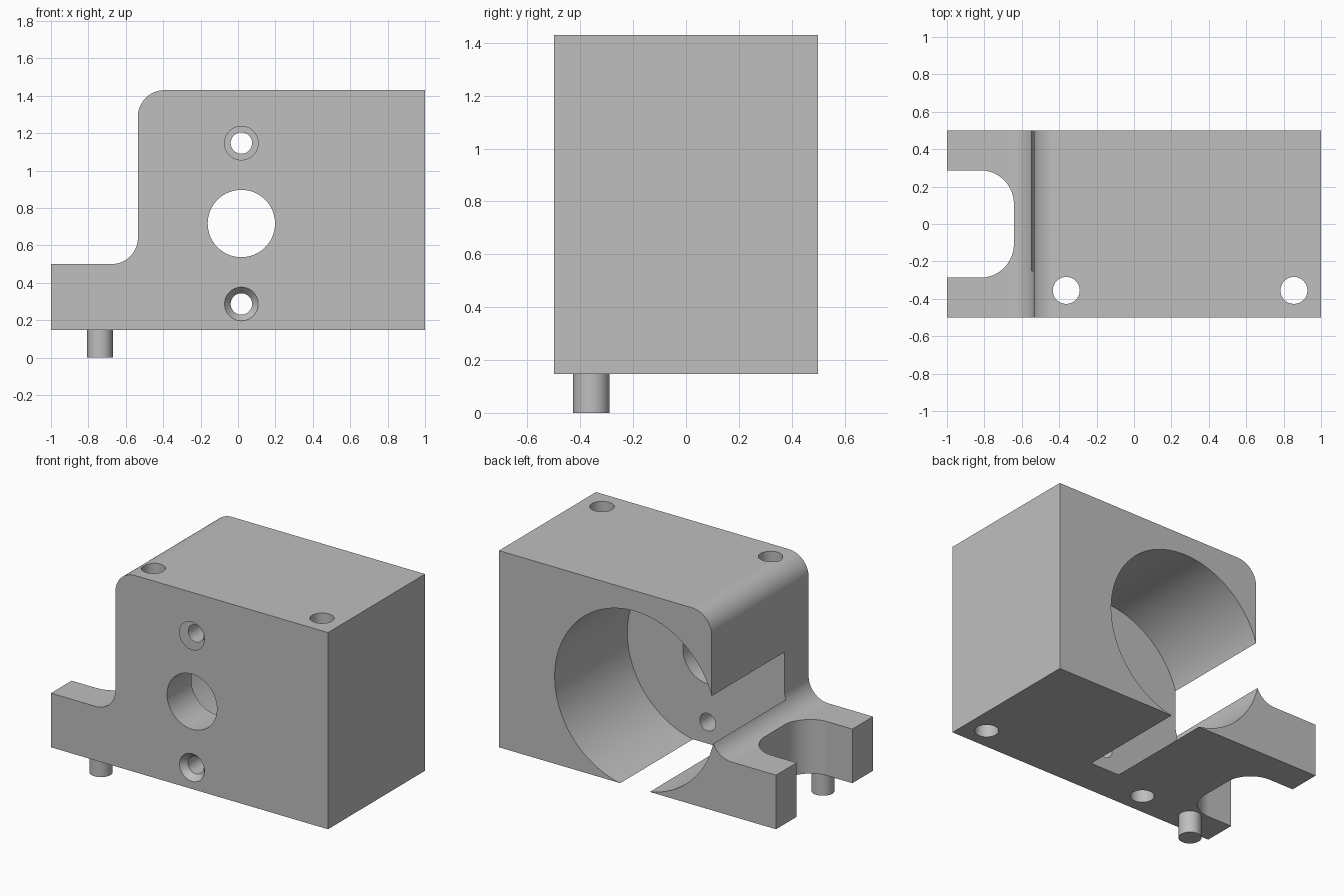
import bpy, bmesh
from math import sin, cos, radians, pi
from mathutils import Vector, Matrix

if "Cube" in bpy.data.objects:
    bpy.data.objects.remove(bpy.data.objects["Cube"])

grey = bpy.data.materials.new("plain_grey")
grey.use_nodes = True
GREY = (0.52, 0.52, 0.52, 1)
grey.diffuse_color = GREY
grey.node_tree.nodes["Principled BSDF"].inputs["Base Color"].default_value = GREY

BOTTOM, TOP, STEP = 0.147, 1.43, 0.5
FRONT, BACK = -0.5, 0.5
BORE_X, BORE_Z = 0.018, 0.717


def make_object(name, bm):
    bmesh.ops.recalc_face_normals(bm, faces=bm.faces)
    mesh = bpy.data.meshes.new(name)
    bm.to_mesh(mesh)
    bm.free()
    mesh.materials.append(grey)
    obj = bpy.data.objects.new(name, mesh)
    bpy.context.collection.objects.link(obj)
    return obj


def arc(cx, cy, r, start, end, steps=20):
    angles = [radians(start + (end - start) * i / steps) for i in range(steps + 1)]
    return [(cx + r * cos(a), cy + r * sin(a)) for a in angles]


def extrude(name, points, direction):
    bm = bmesh.new()
    face = bm.faces.new([bm.verts.new(p) for p in points])
    moved = bmesh.ops.extrude_face_region(bm, geom=[face])["geom"]
    verts = [v for v in moved if isinstance(v, bmesh.types.BMVert)]
    bmesh.ops.translate(bm, verts=verts, vec=direction)
    return make_object(name, bm)


def cylinder(name, start, end, r1, r2=None, sides=64):
    start, end = Vector(start), Vector(end)
    axis = end - start
    turn = axis.to_track_quat("Z", "Y").to_matrix().to_4x4()
    bm = bmesh.new()
    bmesh.ops.create_cone(bm, cap_ends=True, segments=sides, radius1=r1,
                          radius2=r1 if r2 is None else r2, depth=axis.length,
                          matrix=Matrix.Translation((start + end) / 2) @ turn)
    return make_object(name, bm)


def activate(obj):
    bpy.ops.object.select_all(action="DESELECT")
    obj.select_set(True)
    bpy.context.view_layer.objects.active = obj


def cut(obj, cutter):
    activate(obj)
    mod = obj.modifiers.new("cut", "BOOLEAN")
    mod.operation, mod.solver, mod.object = "DIFFERENCE", "EXACT", cutter
    bpy.ops.object.modifier_apply(modifier=mod.name)
    bpy.data.objects.remove(cutter)


def smooth(obj):
    activate(obj)
    bpy.ops.object.shade_smooth_by_angle(angle=radians(25))
    mod = obj.modifiers.new("even_normals", "WEIGHTED_NORMAL")
    mod.keep_sharp = True


# Stepped block with a rounded shoulder and a filleted step
r = 0.142
wall = -0.535
outline = [(-1, BOTTOM), (1, BOTTOM), (1, TOP)]
outline += arc(wall + r, TOP - r, r, 90, 180)
outline += arc(wall - r, STEP + r, r, 0, -90)
outline += [(-1, STEP)]
body = extrude("housing_block", [(x, FRONT, z) for x, z in outline], (0, BACK - FRONT, 0))

# Large blind bore from the back, breaking out at the side and bottom
cut(body, cylinder("bore_cutter", (BORE_X, -0.25, BORE_Z), (BORE_X, 0.7, BORE_Z), 0.58, sides=128))

# Central shaft hole and two countersunk screw holes in the front wall
cut(body, cylinder("shaft_cutter", (BORE_X, -0.7, BORE_Z), (BORE_X, 0, BORE_Z), 0.18))
for side in (-1, 1):
    z = BORE_Z + side * 0.43
    cut(body, cylinder("screw_cutter", (BORE_X, -0.7, z), (BORE_X, 0, z), 0.057))
    cut(body, cylinder("sink_cutter", (BORE_X, -0.54, z), (BORE_X, -0.46, z), 0.123, 0.057))

# Vertical bolt holes
for x in (-0.362, 0.855):
    cut(body, cylinder("bolt_cutter", (x, -0.355, -0.2), (x, -0.355, 1.7), 0.072))

# Rounded notch in the foot
n = 0.18
half, inner = 0.287, -0.642
notch = [(-1.2, -half)] + arc(inner - n, n - half, n, -90, 0)
notch += arc(inner - n, half - n, n, 0, 90) + [(-1.2, half)]
cut(body, extrude("notch_cutter", [(x, y, 0) for x, y in notch], (0, 0, 0.8)))
smooth(body)

# Locating pin under the foot
pin = cylinder("locating_pin", (-0.738, -0.358, 0), (-0.738, -0.358, 0.2), 0.069)
smooth(pin)
